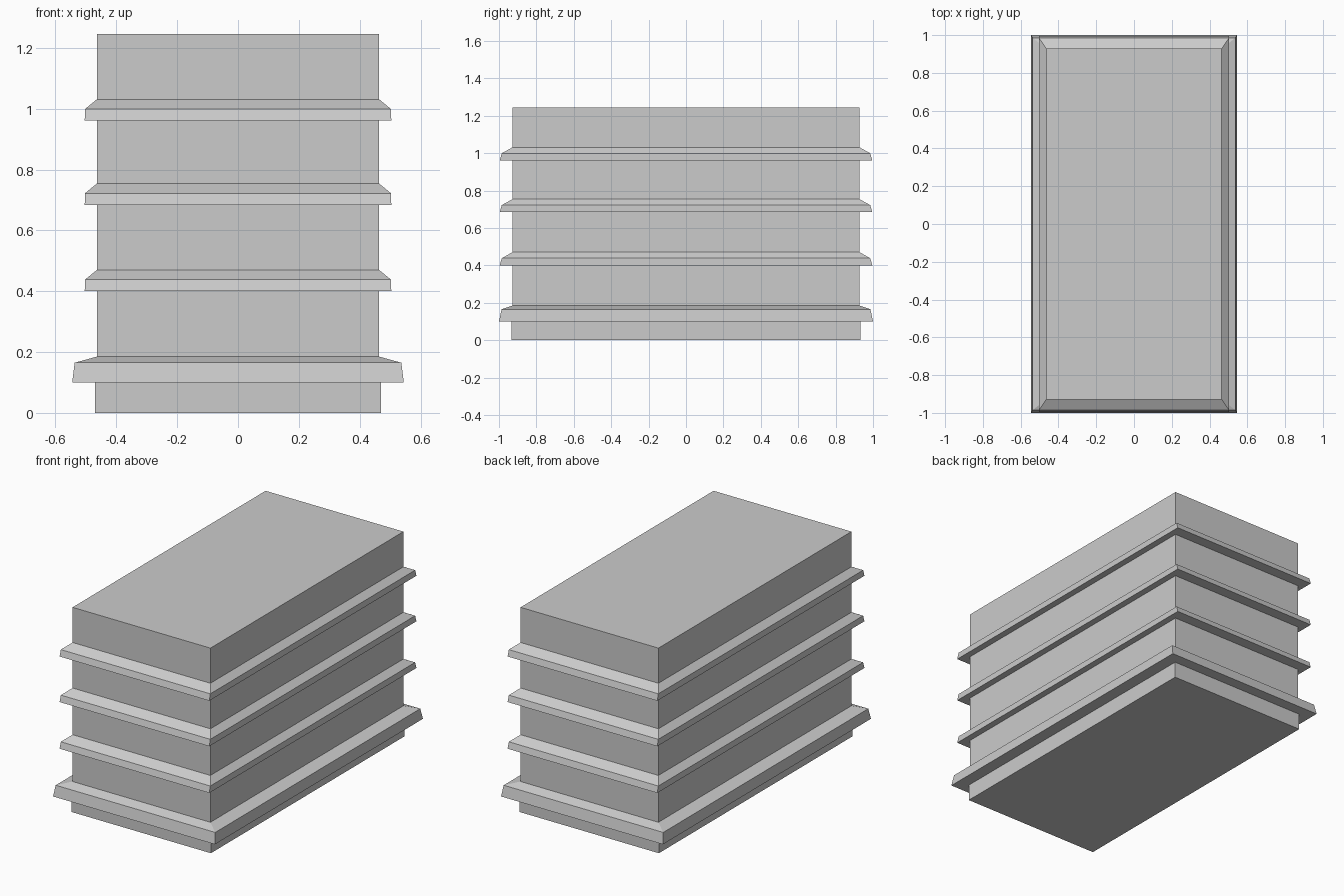
import bpy
import bmesh

if "Cube" in bpy.data.objects:
    bpy.data.objects.remove(bpy.data.objects["Cube"])

# Rectangular cross-sections from bottom to top: half width, half depth, height
WALL = (0.464, 0.928)
sections = [
    # recessed foot
    (0.47, 0.932, 0.0), (0.47, 0.932, 0.10),
    # wide bottom ledge with sloped top
    (0.545, 1.0, 0.10), (0.537, 0.986, 0.165), (*WALL, 0.185),
]
# three equal ledges up the wall
for z in (0.40, 0.684, 0.961):
    sections += [(*WALL, z), (0.504, 0.996, z),
                 (0.503, 0.985, z + 0.038), (*WALL, z + 0.07)]
# flat top
sections.append((*WALL, 1.245))


def loft_rectangles(name, rings):
    """Join stacked rectangles into one closed, flat-shaded body."""
    bm = bmesh.new()
    loops = [[bm.verts.new((sx * hx, sy * hy, z))
              for sx, sy in ((-1, -1), (1, -1), (1, 1), (-1, 1))]
             for hx, hy, z in rings]
    for low, high in zip(loops, loops[1:]):
        for i in range(4):
            j = (i + 1) % 4
            bm.faces.new((low[i], low[j], high[j], high[i]))
    bm.faces.new(loops[0][::-1])
    bm.faces.new(loops[-1])
    bmesh.ops.recalc_face_normals(bm, faces=bm.faces)
    mesh = bpy.data.meshes.new(name)
    bm.to_mesh(mesh)
    bm.free()
    obj = bpy.data.objects.new(name, mesh)
    bpy.context.collection.objects.link(obj)
    return obj


# Building block with its ledges
loft_rectangles("ledged_block", sections)
